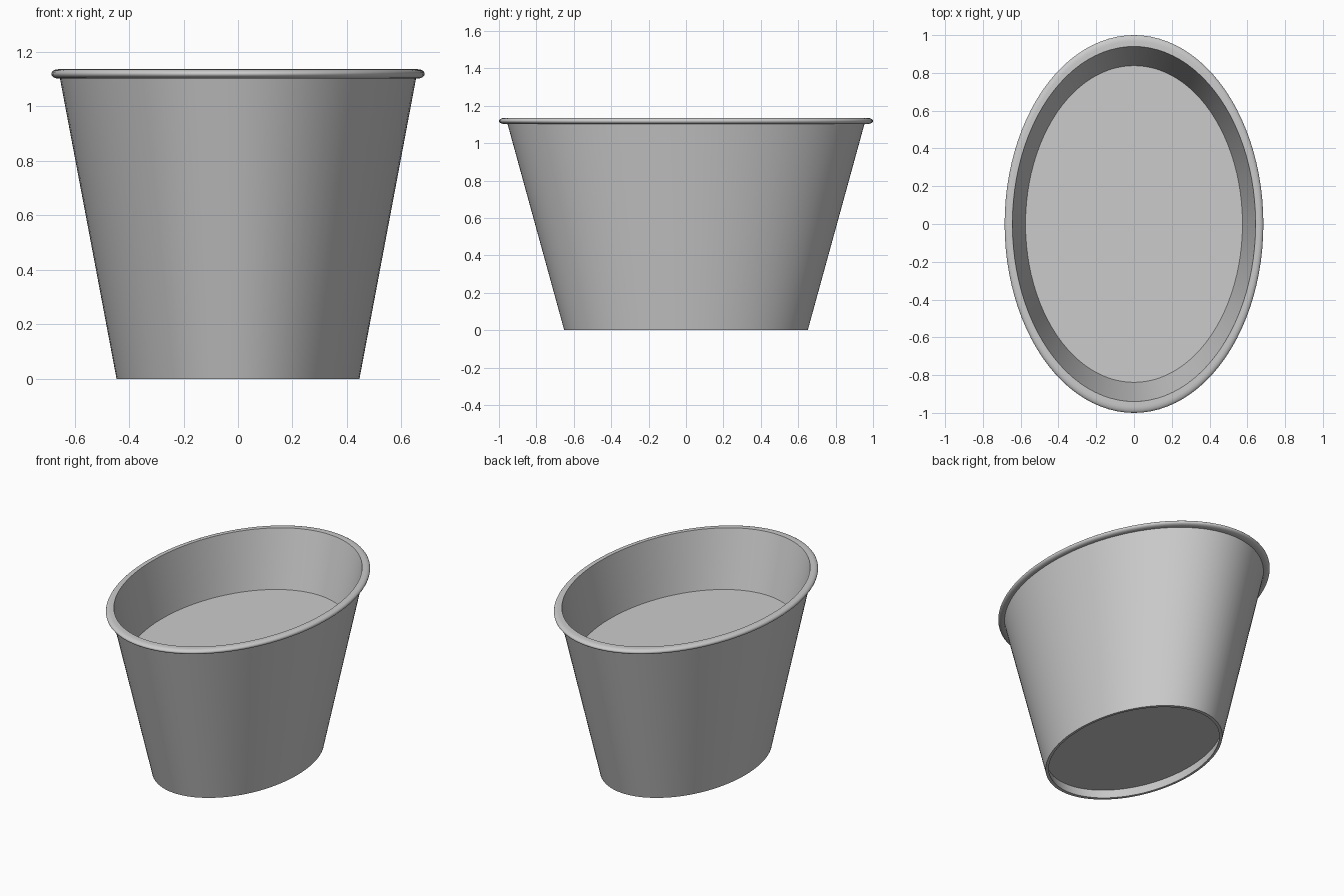
import bpy, bmesh, math

cube = bpy.data.objects.get("Cube")
if cube:
    bpy.data.objects.remove(cube, do_unlink=True)

SEGMENTS = 96
OVAL = 0.685      # width of the oval relative to its length
RIM_Z = 1.119     # height of the rim's centre line
RIM_HALF = 0.017  # half the rim's height

grey = bpy.data.materials.new("plain grey")
grey.use_nodes = True
colour = (0.6, 0.6, 0.6, 1)
grey.diffuse_color = colour
grey.node_tree.nodes["Principled BSDF"].inputs["Base Color"].default_value = colour


def finish(name, bm):
    bmesh.ops.recalc_face_normals(bm, faces=bm.faces)
    mesh = bpy.data.meshes.new(name)
    bm.to_mesh(mesh)
    bm.free()
    obj = bpy.data.objects.new(name, mesh)
    bpy.context.collection.objects.link(obj)
    mesh.materials.append(grey)
    bpy.ops.object.select_all(action="DESELECT")
    obj.select_set(True)
    bpy.context.view_layer.objects.active = obj
    bpy.ops.object.shade_smooth_by_angle(angle=math.radians(40))


def oval_lathe(name, profile):
    """Sweep a closed (radius, height) profile around an oval."""
    bm = bmesh.new()
    rings = []
    for i in range(SEGMENTS):
        a = 2 * math.pi * i / SEGMENTS
        rings.append([bm.verts.new((r * OVAL * math.cos(a), r * math.sin(a), z))
                      for r, z in profile])
    n = len(profile)
    for i in range(SEGMENTS):
        here, there = rings[i], rings[(i + 1) % SEGMENTS]
        for j in range(n):
            k = (j + 1) % n
            bm.faces.new((here[j], there[j], there[k], here[k]))
    finish(name, bm)


def oval_plate(name, radius, z, thickness):
    bm = bmesh.new()
    bmesh.ops.create_cone(bm, cap_ends=True, segments=SEGMENTS,
                          radius1=radius, radius2=radius, depth=thickness)
    bmesh.ops.scale(bm, vec=(OVAL, 1, 1), verts=bm.verts)
    bmesh.ops.translate(bm, vec=(0, 0, z), verts=bm.verts)
    finish(name, bm)


# Flared wall whose rounded lip turns outwards and is flush with the inside
lip = [(0.965 + 0.035 * math.cos(a), RIM_Z + RIM_HALF * math.sin(a))
       for a in (math.pi * (i / 12 - 0.5) for i in range(13))]
oval_lathe("tub_wall_with_rim",
           [(0.651, 0), (0.954, RIM_Z - RIM_HALF)] + lip
           + [(0.94, RIM_Z + RIM_HALF), (0.628, 0)])

# Raised inner floor and the recessed underside
oval_plate("inner_floor", 0.842, 0.763, 0.006)
oval_plate("underside", 0.652, 0.066, 0.006)
